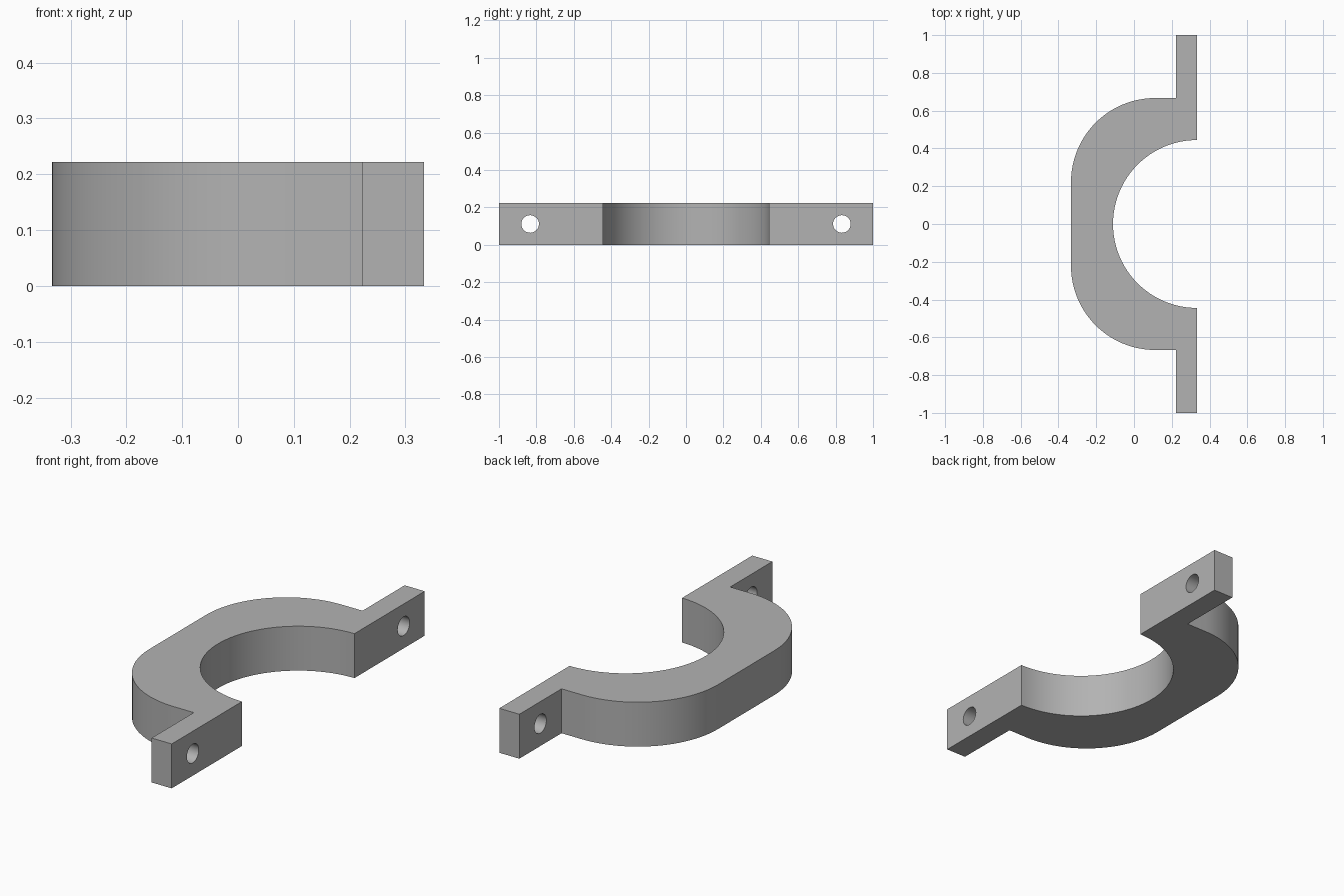
import bpy
import bmesh
from math import cos, sin, pi, radians

cube = bpy.data.objects.get("Cube")
if cube:
    bpy.data.objects.remove(cube, do_unlink=True)

U = 1 / 9            # design module
HEIGHT = 2 * U
FACE_X = 3 * U       # mating face
ROUND = 4 * U        # bore radius and outer corner radius
HOLE_R = 0.047

grey = bpy.data.materials.new("plain_grey")
grey.use_nodes = True
colour = (0.45, 0.45, 0.45, 1)
grey.diffuse_color = colour
grey.node_tree.nodes["Principled BSDF"].inputs["Base Color"].default_value = colour


def arc(cx, cy, r, start, end, steps):
    angles = [radians(start + (end - start) * i / steps) for i in range(steps + 1)]
    return [(cx + r * cos(a), cy + r * sin(a)) for a in angles]


# Clamp outline: flange, rounded back, flange, then the half bore
outline = [(FACE_X, 9 * U), (2 * U, 9 * U), (2 * U, 6 * U)]
outline += arc(U, 2 * U, ROUND, 90, 180, 24)
outline += arc(U, -2 * U, ROUND, 180, 270, 24)
outline += [(2 * U, -6 * U), (2 * U, -9 * U), (FACE_X, -9 * U)]
outline += arc(FACE_X, 0, ROUND, 270, 90, 48)

bm = bmesh.new()
base = bm.faces.new([bm.verts.new((x, y, 0)) for x, y in outline])
top = bmesh.ops.extrude_face_region(bm, geom=[base])["geom"]
bmesh.ops.translate(bm, vec=(0, 0, HEIGHT),
                    verts=[v for v in top if isinstance(v, bmesh.types.BMVert)])
bmesh.ops.recalc_face_normals(bm, faces=bm.faces)
mesh = bpy.data.meshes.new("half_clamp")
bm.to_mesh(mesh)
bm.free()
mesh.materials.append(grey)
clamp = bpy.data.objects.new("half_clamp", mesh)
bpy.context.collection.objects.link(clamp)

# Bolt holes through both flanges
for side, name in ((1, "back"), (-1, "front")):
    bpy.ops.mesh.primitive_cylinder_add(
        vertices=32, radius=HOLE_R, depth=3 * U,
        location=(2.5 * U, side * 7.5 * U, HEIGHT / 2), rotation=(0, pi / 2, 0))
    cutter = bpy.context.object
    cutter.name = name + "_bolt_hole_cutter"
    cutter.data.materials.append(grey)
    cut = clamp.modifiers.new(name + "_bolt_hole", "BOOLEAN")
    cut.object = cutter
    cut.operation = "DIFFERENCE"
    cut.solver = "EXACT"
    cutter.hide_render = True
    cutter.hide_set(True)

# Apply the cuts, then smooth the curved walls
bpy.ops.object.select_all(action="DESELECT")
bpy.context.view_layer.objects.active = clamp
clamp.select_set(True)
for modifier in list(clamp.modifiers):
    bpy.ops.object.modifier_apply(modifier=modifier.name)
bpy.ops.object.shade_smooth_by_angle(angle=radians(30))
for helper in [o for o in bpy.data.objects if o.name.endswith("_cutter")]:
    bpy.data.objects.remove(helper, do_unlink=True)
